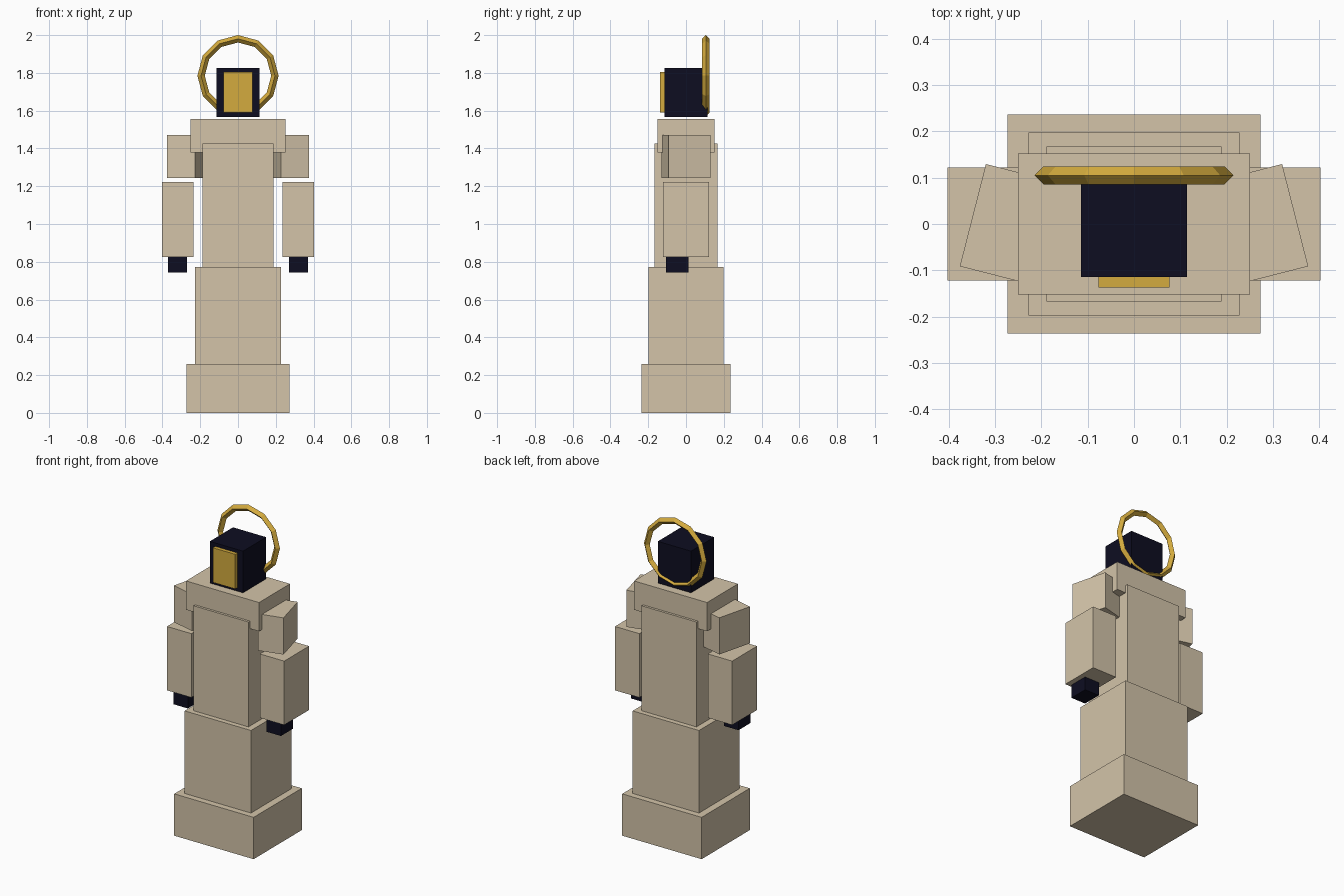
import bpy, math

if "Cube" in bpy.data.objects:
    bpy.data.objects.remove(bpy.data.objects["Cube"])


def srgb(r, g, b):
    lin = [((c / 255 + 0.055) / 1.055) ** 2.4 if c > 10 else c / 255 / 12.92 for c in (r, g, b)]
    return (*lin, 1.0)


def material(name, rgb):
    m = bpy.data.materials.new(name)
    m.diffuse_color = srgb(*rgb)
    m.use_nodes = True
    m.node_tree.nodes["Principled BSDF"].inputs["Base Color"].default_value = m.diffuse_color
    return m


robe = material("robe_tan", (211, 196, 169))
dark = material("dark_navy", (13, 13, 33))
gold = material("gold", (212, 171, 62))


def box(name, x, y, z, mat, turn=0.0):
    """Box from (min, max) ranges, optionally turned about its own vertical axis."""
    r = (x, y, z)
    bpy.ops.mesh.primitive_cube_add(size=1, location=[(a + b) / 2 for a, b in r])
    ob = bpy.context.object
    ob.name = name
    ob.scale = [b - a for a, b in r]
    ob.rotation_euler.z = turn
    ob.data.materials.append(mat)
    return ob


# Robe: stacked blocks from hem to collar
for name, hx, hy, z0, z1 in (
    ("robe_hem", 0.273, 0.2365, 0.0, 0.26),
    ("robe_skirt", 0.228, 0.198, 0.26, 0.773),
    ("robe_torso", 0.189, 0.167, 0.773, 1.425),
    ("shoulder_yoke", 0.251, 0.152, 1.378, 1.557),
):
    box(name, (-hx, hx), (-hy, hy), (z0, z1), robe)

# Arms, mirrored left and right
for side, s in (("left", -1), ("right", 1)):
    def span(a, b):
        return tuple(sorted((s * a, s * b)))
    box(side + "_upper_arm", span(0.1965, 0.3505), (-0.114, 0.114), (1.244, 1.472), robe, s * 0.25)
    box(side + "_sleeve", span(0.235, 0.403), (-0.122, 0.122), (0.825, 1.222), robe)
    box(side + "_hand", span(0.27, 0.37), (-0.107, 0.013), (0.742, 0.826), dark)

# Head and face plate
box("head", (-0.114, 0.114), (-0.114, 0.114), (1.566, 1.825), dark)
box("face_plate", (-0.077, 0.077), (-0.137, -0.110), (1.589, 1.804), gold)

# Halo ring behind the head: 12 sides, diamond section
bpy.ops.mesh.primitive_torus_add(
    major_segments=12, minor_segments=4, major_radius=0.1955, minor_radius=0.0195,
    location=(0, 0.105, 1.785), rotation=(math.pi / 2, 0, 0))
halo = bpy.context.object
halo.name = "halo"
halo.data.materials.append(gold)
for p in halo.data.polygons:
    p.use_smooth = False
